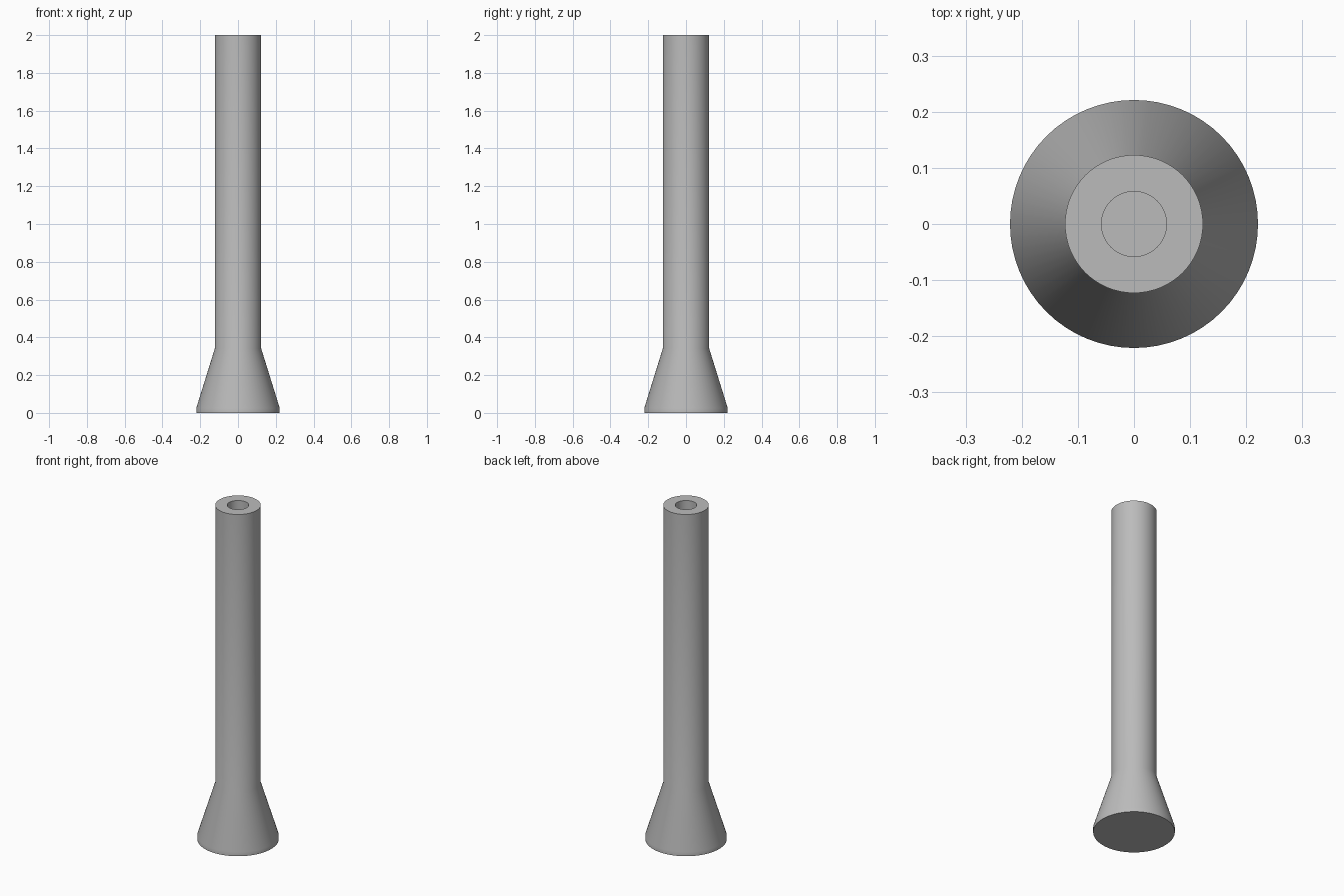
import bpy
import bmesh
import math

cube = bpy.data.objects.get("Cube")
if cube:
    bpy.data.objects.remove(cube, do_unlink=True)

SIDES = 64
HEIGHT = 2.0
SHAFT_R = 0.123
FOOT_R = 0.221
BORE_R = 0.058
BORE_DEPTH = 0.5

# Plain grey material
grey = bpy.data.materials.new("plain_grey")
grey.use_nodes = True
colour = (0.5, 0.5, 0.5, 1.0)
grey.diffuse_color = colour
grey.node_tree.nodes["Principled BSDF"].inputs["Base Color"].default_value = colour


def lathe(name, profile, material):
    """Spin a radius/height profile about z, closing it at both ends."""
    bm = bmesh.new()
    rings = []
    for r, z in profile:
        angles = [2 * math.pi * i / SIDES for i in range(SIDES)]
        rings.append([bm.verts.new((r * math.cos(a), r * math.sin(a), z)) for a in angles])
    for low, high in zip(rings, rings[1:]):
        for i in range(SIDES):
            j = (i + 1) % SIDES
            bm.faces.new((low[i], low[j], high[j], high[i]))
    bm.faces.new(list(reversed(rings[0])))
    bm.faces.new(rings[-1])
    bmesh.ops.recalc_face_normals(bm, faces=bm.faces)
    mesh = bpy.data.meshes.new(name)
    bm.to_mesh(mesh)
    bm.free()
    mesh.materials.append(material)
    obj = bpy.data.objects.new(name, mesh)
    bpy.context.collection.objects.link(obj)
    bpy.ops.object.select_all(action="DESELECT")
    obj.select_set(True)
    bpy.context.view_layer.objects.active = obj
    bpy.ops.object.shade_smooth_by_angle(angle=math.radians(30))
    return obj


# Flared foot with a thin rim, straight shaft and blind bore in the top
lathe("flared_post", [
    (FOOT_R, 0),
    (FOOT_R, 0.025),
    (SHAFT_R, 0.34),
    (SHAFT_R, HEIGHT),
    (BORE_R, HEIGHT),
    (BORE_R, HEIGHT - BORE_DEPTH),
], grey)
